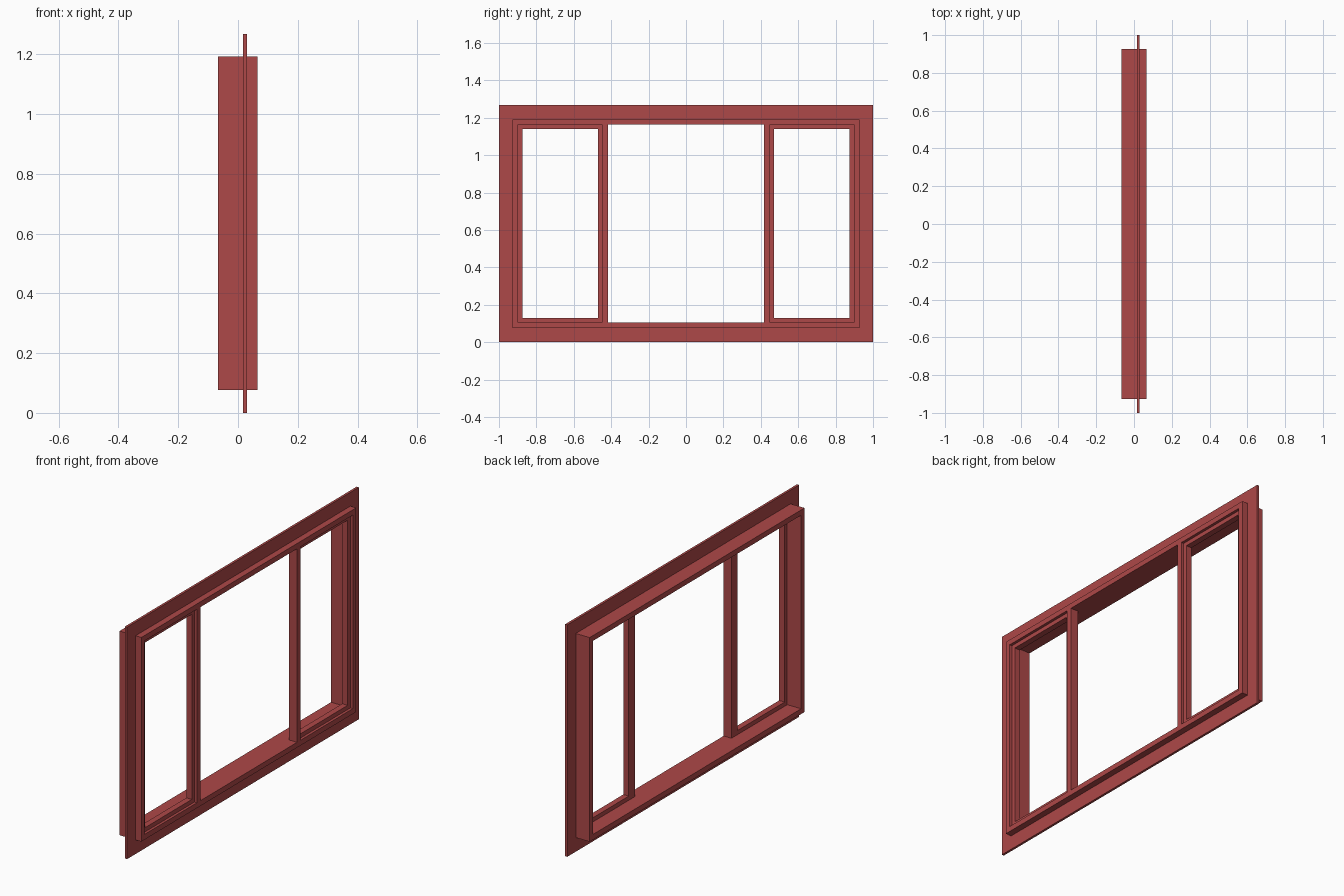
import bpy, bmesh

if "Cube" in bpy.data.objects:
    bpy.data.objects.remove(bpy.data.objects["Cube"])

mat = bpy.data.materials.new("red_paint")
mat.diffuse_color = (0.42, 0.065, 0.065, 1)
mat.use_nodes = True
mat.node_tree.nodes["Principled BSDF"].inputs["Base Color"].default_value = mat.diffuse_color


def finish(name, bm):
    bmesh.ops.recalc_face_normals(bm, faces=bm.faces)
    me = bpy.data.meshes.new(name)
    bm.to_mesh(me)
    bm.free()
    me.materials.append(mat)
    ob = bpy.data.objects.new(name, me)
    bpy.context.collection.objects.link(ob)
    return ob


def ring(name, x0, x1, outer, inner):
    """Rectangular frame in the YZ plane; outer/inner = (y0, y1, z0, z1)."""
    bm = bmesh.new()

    def loop(x, r):
        y0, y1, z0, z1 = r
        return [bm.verts.new((x, y, z)) for y, z in
                ((y0, z0), (y1, z0), (y1, z1), (y0, z1))]

    loops = [loop(x0, outer), loop(x1, outer), loop(x1, inner), loop(x0, inner)]
    for a, b in zip(loops, loops[1:] + loops[:1]):
        for i in range(4):
            j = (i + 1) % 4
            bm.faces.new((a[i], a[j], b[j], b[i]))
    return finish(name, bm)


def box(name, x0, x1, y0, y1, z0, z1):
    bm = bmesh.new()
    bmesh.ops.create_cube(bm, size=1)
    for v in bm.verts:
        v.co = (x1 if v.co.x > 0 else x0,
                y1 if v.co.y > 0 else y0,
                z1 if v.co.z > 0 else z0)
    return finish(name, bm)


# Deep outer frame and the thin flange around it
body = (-0.927, 0.927, 0.077, 1.192)
ring("window_frame", -0.067, 0.065, body, (-0.898, 0.898, 0.106, 1.163))
ring("wall_flange", 0.017, 0.03, (-1, 1, 0, 1.267), body)

# Mullions and side sashes, one set per side
for side, s in (("left", -1), ("right", 1)):
    ya, yb = sorted((s * 0.417, s * 0.448))
    box(side + "_mullion", 0.017, 0.065, ya, yb, 0.106, 1.163)
    oa, ob = sorted((s * 0.448, s * 0.898))
    ia, ib = sorted((s * 0.47, s * 0.875))
    ring(side + "_sash", 0.017, 0.05, (oa, ob, 0.106, 1.163), (ia, ib, 0.129, 1.14))
